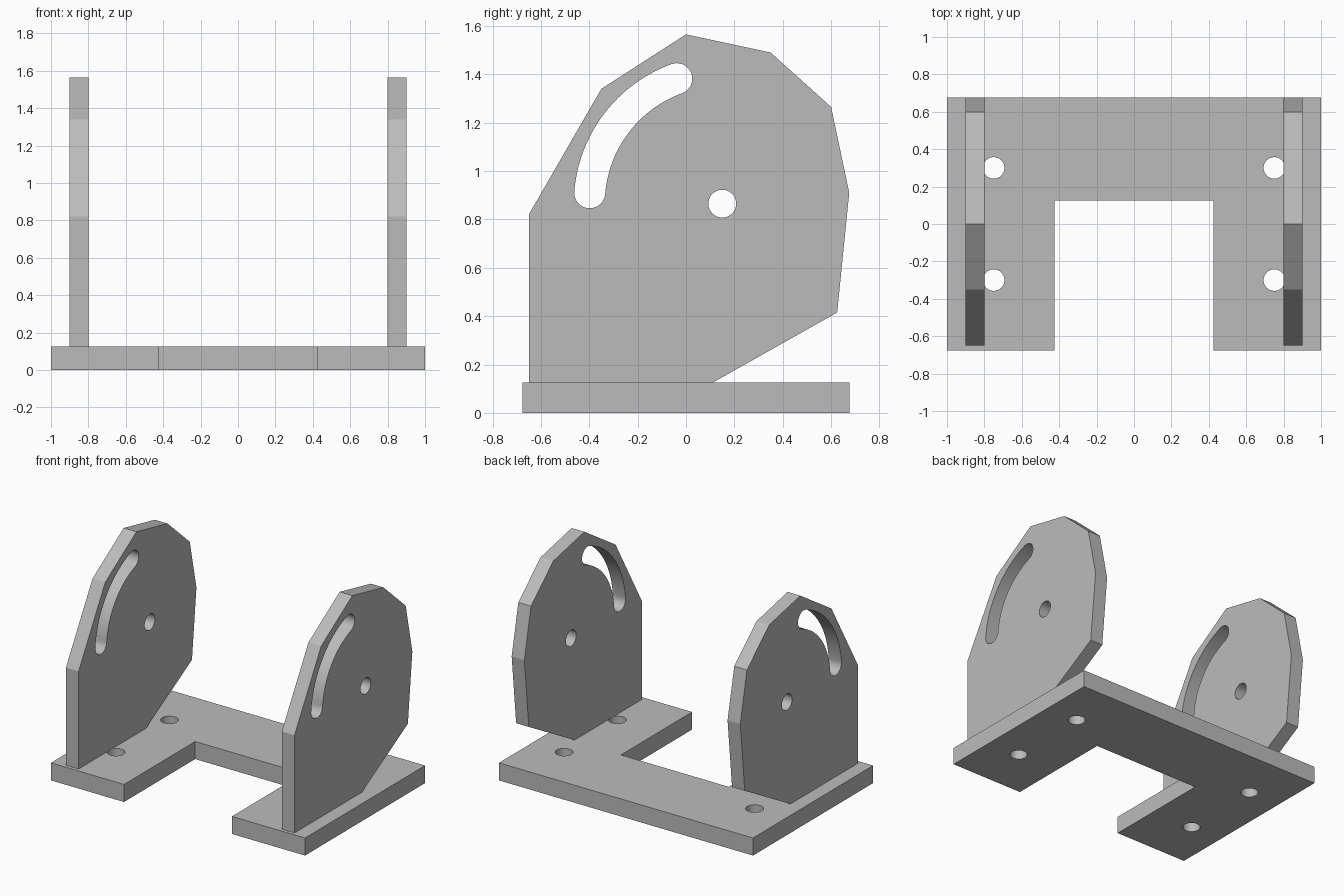
import bpy, math
from math import cos, sin, pi, radians

cube = bpy.data.objects.get("Cube")
if cube:
    bpy.data.objects.remove(cube, do_unlink=True)

grey = bpy.data.materials.new("plain_grey")
grey.use_nodes = True
grey.diffuse_color = (0.5, 0.5, 0.5, 1)
grey.node_tree.nodes["Principled BSDF"].inputs["Base Color"].default_value = (0.5, 0.5, 0.5, 1)


def arc(cx, cy, r, start, end, steps):
    """Points along an arc, angles in degrees."""
    angles = [radians(start + (end - start) * i / steps) for i in range(steps + 1)]
    return [(cx + r * cos(a), cy + r * sin(a)) for a in angles]


def circle(cx, cy, r):
    return arc(cx, cy, r, 0, 360, 48)[:-1]


def curved_slot(cx, cy, radius, half_width, a, b):
    """Arc-shaped slot with round ends, centred on a pivot."""
    def cap(angle, turn):
        x, y = arc(cx, cy, radius, angle, angle, 1)[0]
        return arc(x, y, half_width, turn, turn + 180, 24)[1:-1]
    return (arc(cx, cy, radius + half_width, a, b, 24) + cap(b, b)
            + arc(cx, cy, radius - half_width, b, a, 24) + cap(a, a + 180))


def plate(name, outlines, thickness, location, rotation=(0, 0, 0)):
    """Flat plate from an outer outline followed by its openings."""
    curve = bpy.data.curves.new(name, "CURVE")
    curve.dimensions = "2D"
    curve.fill_mode = "BOTH"
    curve.extrude = thickness / 2
    for points in outlines:
        spline = curve.splines.new("POLY")
        spline.points.add(len(points) - 1)
        for p, (x, y) in zip(spline.points, points):
            p.co = (x, y, 0, 1)
        spline.use_cyclic_u = True
    obj = bpy.data.objects.new(name, curve)
    bpy.context.collection.objects.link(obj)
    obj.location, obj.rotation_euler = location, rotation
    bpy.ops.object.select_all(action="DESELECT")
    obj.select_set(True)
    bpy.context.view_layer.objects.active = obj
    bpy.ops.object.convert(target="MESH")
    obj = bpy.context.object
    # Weld the caps to the walls
    bpy.ops.object.mode_set(mode="EDIT")
    bpy.ops.mesh.select_all(action="SELECT")
    bpy.ops.mesh.remove_doubles(threshold=0.0005)
    bpy.ops.mesh.normals_make_consistent(inside=False)
    bpy.ops.object.mode_set(mode="OBJECT")
    bpy.ops.object.shade_smooth_by_angle(angle=radians(15))
    obj.data.materials.clear()
    obj.data.materials.append(grey)
    return obj


# U-shaped base with four screw holes
BASE = 0.125
base_outline = [(-1, -0.675), (-0.425, -0.675), (-0.425, 0.125), (0.425, 0.125),
                (0.425, -0.675), (1, -0.675), (1, 0.675), (-1, 0.675)]
screw_holes = [circle(x, y, 0.0575) for x in (-0.75, 0.75) for y in (-0.3, 0.3)]
plate("base", [base_outline] + screw_holes, BASE, (0, 0, BASE / 2))

# Two upright cheeks with a pivot hole and a curved slot around it
cheek_outline = [(-0.65, BASE), (0.11, BASE), (0.625, 0.415), (0.675, 0.91), (0.6, 1.265),
                 (0.35, 1.49), (0, 1.565), (-0.35, 1.34), (-0.65, 0.82)]
pivot = (0.15, 0.865)
openings = [circle(*pivot, 0.0575), curved_slot(*pivot, 0.55, 0.064, 110, 175.3)]
for side, x in (("right", -0.85), ("left", 0.85)):
    plate(side + "_cheek", [cheek_outline] + openings, 0.1, (x, 0, 0), (pi / 2, 0, pi / 2))
